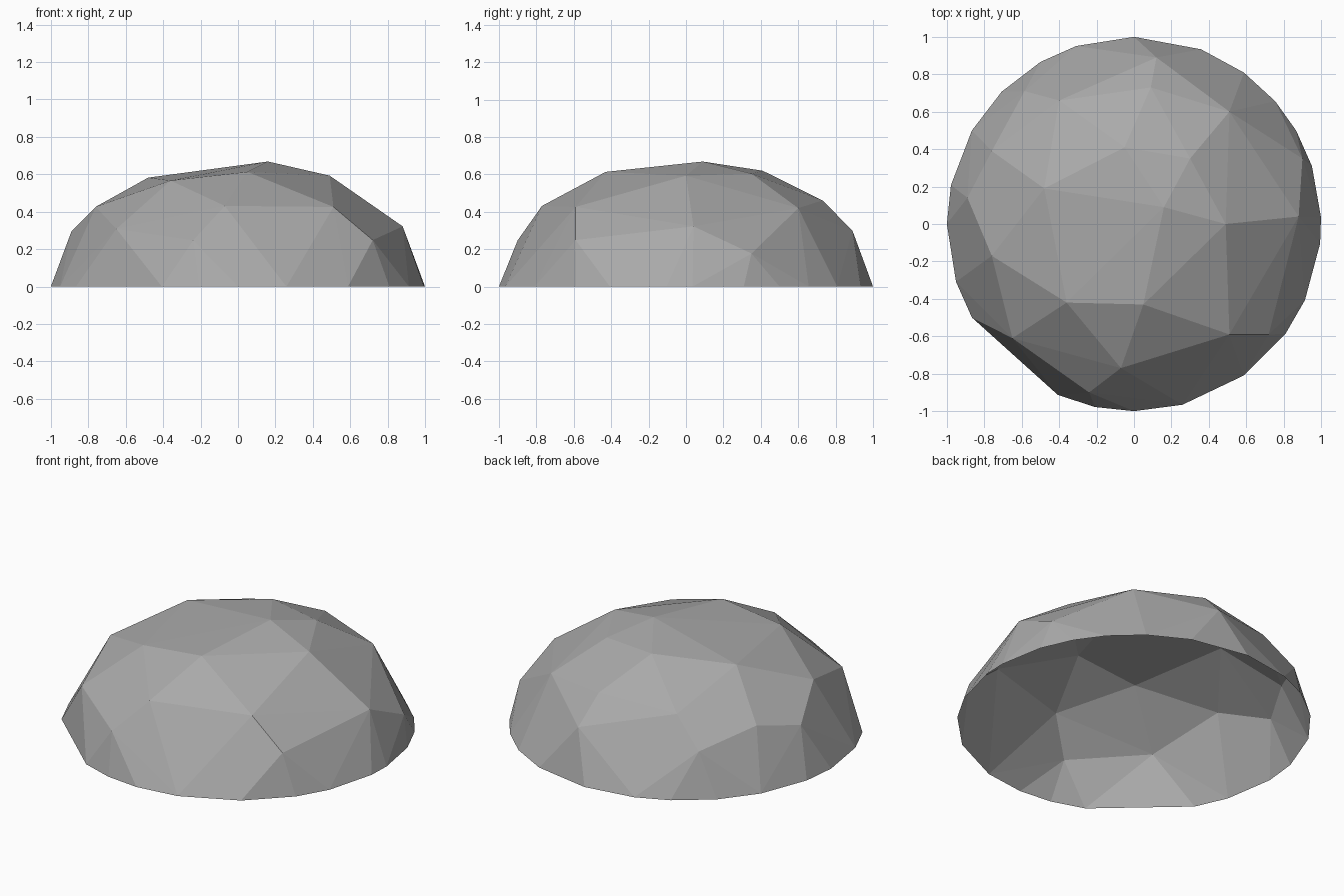
import bpy, bmesh
from math import cos, sin, radians, sqrt

cube = bpy.data.objects.get("Cube")
if cube:
    bpy.data.objects.remove(cube, do_unlink=True)

DOME_HEIGHT = 0.68

# Uneven corners of the round base, in degrees
rim_angles = [-6, 2, 18, 30, 41, 54, 69, 90, 108, 120, 135, 150, 168, 180,
              198, 210, 246, 258, 270, 285, 306, 324, 336]

# Plan positions of the facet corners, raised onto a flattened sphere
front_corners = [(-.07, -.77), (.51, -.59), (.72, -.59), (.05, -.43),
                 (-.36, -.42), (-.65, -.61), (-.24, -.9), (-.76, -.17)]
crown_corners = [(.49, 0), (.16, .09), (-.48, .19), (.3, .35), (-.05, .41)]
back_corners = [(.88, .04), (.9, .35), (.51, .6), (.12, .89), (.09, .73),
                (-.4, .66), (-.585, .71), (-.76, .39), (-.89, .14)]


def dome_point(x, y):
    return x, y, DOME_HEIGHT * sqrt(max(0, 1 - x * x - y * y))


# Grey material
grey = bpy.data.materials.new("stone grey")
grey.use_nodes = True
colour = (0.4, 0.4, 0.4, 1)
grey.diffuse_color = colour
grey.node_tree.nodes["Principled BSDF"].inputs["Base Color"].default_value = colour

# Faceted shell wrapped around all corners
bm = bmesh.new()
for angle in rim_angles:
    bm.verts.new((cos(radians(angle)), sin(radians(angle)), 0))
for x, y in front_corners + crown_corners + back_corners:
    bm.verts.new(dome_point(x, y))
bmesh.ops.convex_hull(bm, input=bm.verts[:])

# Open underside
underside = [f for f in bm.faces if all(v.co.z < 0.001 for v in f.verts)]
bmesh.ops.delete(bm, geom=underside, context='FACES')
bmesh.ops.recalc_face_normals(bm, faces=bm.faces[:])
if sum(f.normal.z for f in bm.faces) < 0:
    bmesh.ops.reverse_faces(bm, faces=bm.faces[:])

mesh = bpy.data.meshes.new("faceted_dome")
bm.to_mesh(mesh)
bm.free()
mesh.materials.append(grey)
dome = bpy.data.objects.new("faceted_dome", mesh)
bpy.context.collection.objects.link(dome)
